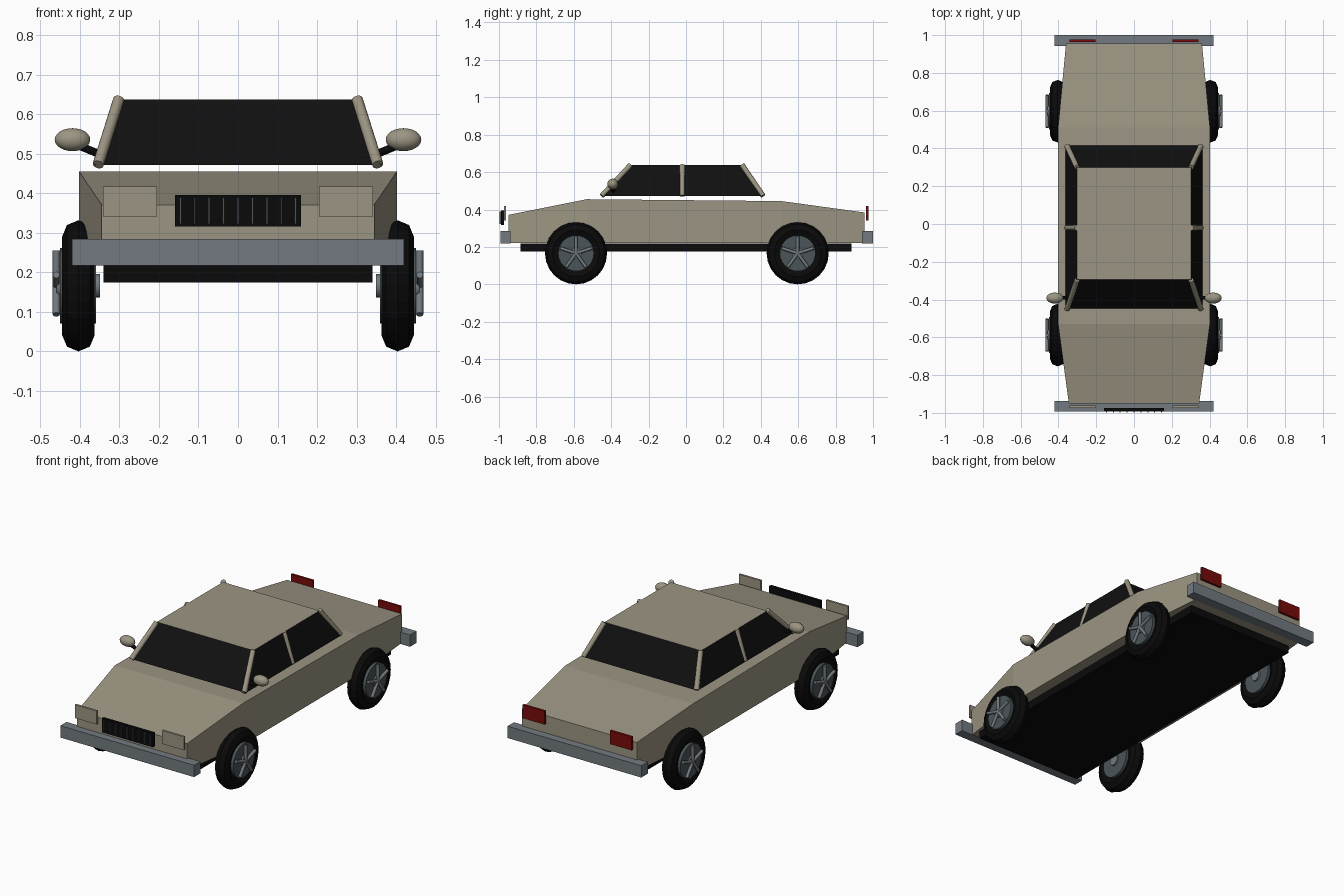
import bpy, bmesh, math
from mathutils import Vector, Matrix

if "Cube" in bpy.data.objects:
    bpy.data.objects.remove(bpy.data.objects["Cube"])


def material(name, rgb):
    m = bpy.data.materials.new(name)
    m.diffuse_color = (*rgb, 1)
    m.use_nodes = True
    m.node_tree.nodes["Principled BSDF"].inputs["Base Color"].default_value = m.diffuse_color
    return m


PAINT = material("beige paint", (0.33, 0.30, 0.225))
GLASS = material("dark glass", (0.005, 0.005, 0.005))
RUBBER = material("black rubber", (0.003, 0.003, 0.003))
STEEL = material("bumper grey", (0.17, 0.195, 0.215))
RIM = material("dark rim grey", (0.07, 0.09, 0.098))
RED = material("tail light red", (0.19, 0.003, 0.003))


def finish(name, bm, *mats, smooth=False):
    bmesh.ops.recalc_face_normals(bm, faces=bm.faces)
    me = bpy.data.meshes.new(name)
    for f in bm.faces:
        f.smooth = smooth and len(f.verts) <= 4
    bm.to_mesh(me)
    bm.free()
    for m in mats:
        me.materials.append(m)
    ob = bpy.data.objects.new(name, me)
    bpy.context.collection.objects.link(ob)
    return ob


def loft(bm, rings):
    """Skin a list of equally sized vertex rings and cap both ends."""
    vs = [[bm.verts.new(p) for p in r] for r in rings]
    n = len(rings[0])
    for a, b in zip(vs, vs[1:]):
        for i in range(n):
            j = (i + 1) % n
            bm.faces.new((a[i], a[j], b[j], b[i]))
    bm.faces.new(vs[0])
    bm.faces.new(vs[-1])


def box(name, mat, x, y, z):
    bm = bmesh.new()
    loft(bm, [[(x[0], y[0], h), (x[1], y[0], h), (x[1], y[1], h), (x[0], y[1], h)] for h in z])
    return finish(name, bm, mat)


def rod(name, mat, a, b, r, sides=16, smooth=True):
    a, b = Vector(a), Vector(b)
    d = b - a
    bm = bmesh.new()
    m = Matrix.Translation((a + b) / 2) @ d.to_track_quat('Z', 'Y').to_matrix().to_4x4()
    bmesh.ops.create_cone(bm, cap_ends=True, segments=sides, radius1=r, radius2=r,
                          depth=d.length, matrix=m)
    return finish(name, bm, mat, smooth=smooth)


# Lower body: box sections narrowing and dropping to nose and tail
bm = bmesh.new()
loft(bm, [[(-w, y, 0.22), (w, y, 0.22), (w, y, h), (-w, y, h)] for y, w, h in
          [(-0.95, 0.345, 0.371), (-0.53, 0.402, 0.455), (0.51, 0.402, 0.445), (0.955, 0.36, 0.384)]])
finish("body", bm, PAINT)
box("underbody", RUBBER, (-0.34, 0.34), (-0.885, 0.885), (0.175, 0.2195))

# Cabin: dark glass with a painted roof face
bm = bmesh.new()
loft(bm, [[(-w, f, z), (w, f, z), (w, b, z), (-w, b, z)] for w, f, b, z in
          [(0.363, -0.448, 0.415, 0.472), (0.303, -0.295, 0.298, 0.638)]])
for f in bm.faces:
    f.material_index = int(f.calc_center_median().z > 0.63)
finish("cabin", bm, GLASS, PAINT)

# Bumpers, grille, lamps
box("front_bumper", STEEL, (-0.42, 0.42), (-0.993, -0.937), (0.218, 0.285))
box("rear_bumper", STEEL, (-0.42, 0.42), (0.942, 1.0), (0.218, 0.285))
box("grille", RUBBER, (-0.16, 0.16), (-0.99, -0.974), (0.316, 0.396))
for i in range(9):
    x = (i - 4) * 0.0365
    box("grille_slat", RIM, (x - 0.0025, x + 0.0025), (-0.998, -0.989), (0.323, 0.389))

for s in (-1, 1):
    lamp_x = sorted((s * 0.205, s * 0.342))
    box("headlight", PAINT, lamp_x, (-0.974, -0.962), (0.342, 0.418))
    box("tail_light", RED, lamp_x, (0.963, 0.976), (0.342, 0.418))

    # Roof pillars
    for yb, yt in ((-0.45, -0.297), (-0.02, -0.02), (0.412, 0.3)):
        rod("pillar", PAINT, (s * 0.354, yb, 0.473), (s * 0.302, yt, 0.638), 0.014)

    # Door mirrors
    rod("mirror_arm", RUBBER, (s * 0.345, -0.39, 0.497), (s * 0.42, -0.39, 0.528), 0.010)
    bm = bmesh.new()
    bmesh.ops.create_uvsphere(bm, u_segments=20, v_segments=12, radius=1,
                              matrix=Matrix.Translation((s * 0.419, -0.392, 0.536))
                              @ Matrix.Diagonal((0.045, 0.029, 0.029, 1)))
    finish("mirror", bm, PAINT, smooth=True)

    # Wheels
    for y in (-0.588, 0.597):
        c = Vector((s * 0.404, y, 0.166))
        bm = bmesh.new()
        n, k = 24, 8
        ring = [[bm.verts.new(c + Vector((
            0.041 * math.sin(q), (0.125 + 0.041 * math.cos(q)) * math.sin(t),
            (0.125 + 0.041 * math.cos(q)) * math.cos(t))))
            for q in (2 * math.pi * j / k for j in range(k))]
            for t in (2 * math.pi * i / n for i in range(n))]
        for i in range(n):
            for j in range(k):
                a, b, j2 = ring[i], ring[(i + 1) % n], (j + 1) % k
                bm.faces.new((a[j], a[j2], b[j2], b[j]))
        finish("tyre", bm, RUBBER)
        rod("rim", RIM, (s * 0.359, y, c.z), (s * 0.45, y, c.z), 0.096, 24)
        rod("hub", STEEL, (s * 0.349, y, c.z), (s * 0.459, y, c.z), 0.03, 16)
        # Five spokes
        for i in range(5):
            t = 2 * math.pi * i / 5
            d = Vector((0, math.sin(t), math.cos(t)))
            p = Vector((s * 0.46, y, c.z))
            rod("spoke", STEEL, p, p + d * 0.09, 0.009, 8)
